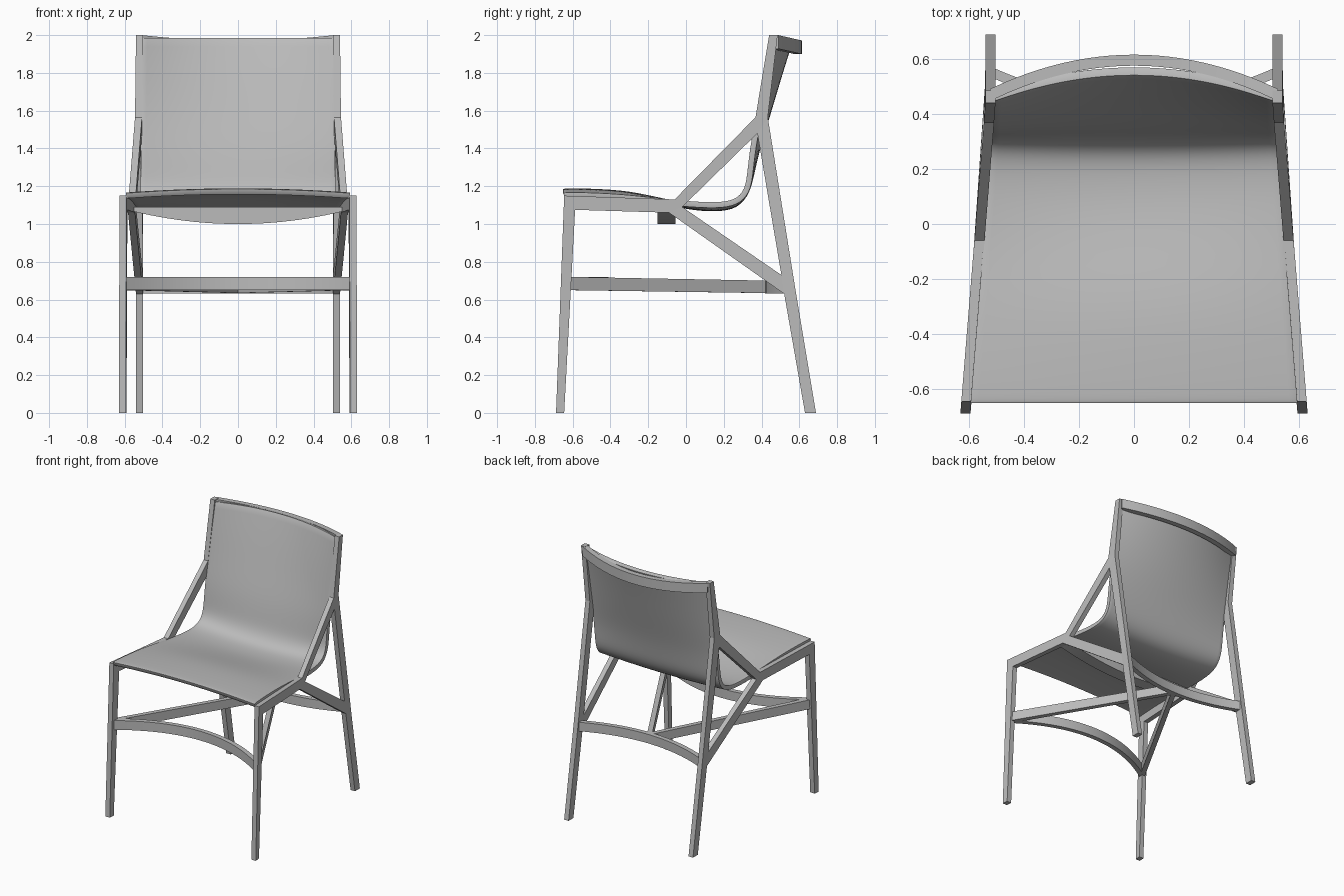
import bpy, bmesh, math
from mathutils import Vector

if "Cube" in bpy.data.objects:
    bpy.data.objects.remove(bpy.data.objects["Cube"])

grey = bpy.data.materials.new("warm grey")
grey.diffuse_color = (0.5, 0.5, 0.5, 1)
grey.use_nodes = True
grey.node_tree.nodes["Principled BSDF"].inputs["Base Color"].default_value = grey.diffuse_color


def finish(name, bm, angle=None):
    bmesh.ops.recalc_face_normals(bm, faces=bm.faces)
    me = bpy.data.meshes.new(name)
    bm.to_mesh(me)
    bm.free()
    me.materials.append(grey)
    ob = bpy.data.objects.new(name, me)
    bpy.context.collection.objects.link(ob)
    if angle:
        bpy.ops.object.select_all(action='DESELECT')
        ob.select_set(True)
        bpy.context.view_layer.objects.active = ob
        bpy.ops.object.shade_smooth_by_angle(angle=math.radians(angle))
    return ob


def outer_x(y):
    # the side frames draw together towards the back
    return max(0.54, 0.575 - 0.081 * y)


# side frames: legs, seat rail and braces as one flat outline in (y, z)
P = dict(a0=(-.688, 0), a1=(-.645, 0), a2=(-.587, 1.075), a3=(-.645, 1.15),
         j1=(-.09, 1.06), j2=(-.06, 1.13), j3=(-.02, 1.09),
         b1=(.378, 1.48), b2=(.368, 1.565), b3=(.433, 1.565),
         k1=(.505, .73), k2=(.52, .63), r1=(.567, .73), r2=(.583, .63),
         l0=(.63, 0), l1=(.688, 0), t0=(.44, 2), t1=(.485, 2))
FACES = ["a0 a1 a2 a3", "a3 a2 j1 j2", "j1 j3 j2", "j2 j3 b1 b2", "j1 k2 k1 j3",
         "b1 k1 r1 b3", "b2 b1 b3", "k1 k2 r2 r1", "k2 l0 l1 r2", "b2 b3 t1 t0"]
for side, label in ((1, "right"), (-1, "left")):
    bm = bmesh.new()
    v = {k: bm.verts.new((side * outer_x(y), y, z)) for k, (y, z) in P.items()}
    faces = [bm.faces.new([v[k] for k in f.split()]) for f in FACES]
    new = bmesh.ops.extrude_face_region(bm, geom=faces, use_keep_orig=True)["geom"]
    for e in new:
        if isinstance(e, bmesh.types.BMVert):
            e.co.x -= side * 0.037
    finish(label + "_side_frame", bm)


def beam(name, path, w):
    # upright rectangular bar swept along (x, y, z_low, z_high) points
    bm = bmesh.new()
    rings = []
    for i, (x, y, lo, hi) in enumerate(path):
        a, b = path[max(i - 1, 0)], path[min(i + 1, len(path) - 1)]
        t = Vector((b[0] - a[0], b[1] - a[1])).normalized()
        nx, ny = -t.y * w / 2, t.x * w / 2
        rings.append([bm.verts.new(c) for c in (
            (x - nx, y - ny, lo), (x + nx, y + ny, lo),
            (x + nx, y + ny, hi), (x - nx, y - ny, hi))])
    for r, s in zip(rings, rings[1:]):
        for k in range(4):
            bm.faces.new((r[k], r[(k + 1) % 4], s[(k + 1) % 4], s[k]))
    bm.faces.new(rings[0])
    bm.faces.new(rings[-1])
    return finish(name, bm, 30)


def arch(half, fn, n=24):
    # points across x, fn gets 1 at the centre and 0 at the ends
    us = [-1 + 2 * i / n for i in range(n + 1)]
    return [(u * half, *fn(1 - u * u)) for u in us]


def rail(b):
    y = 0.472 + 0.123 * b
    top = 2.0 - (y - 0.47) * 0.23
    return y, top - 0.072, top


beam("front_stretcher", arch(.6, lambda b: (-.628 + .2 * b, .65, .72)), .035)
beam("back_stretcher", arch(.515, lambda b: (.55 - .115 * b, .632, .70)), .035)
beam("seat_crossbar", arch(.56, lambda b: (-.103, 1.068 - .068 * b, 1.09)), .095)
beam("top_rail", arch(.515, rail), .04)
for side, label in ((1, "right"), (-1, "left")):
    beam(label + "_diagonal_stretcher",
         [(side * .6, -.625, .65, .72), (0, .435, .634, .70)], .035)

# seat and back shell: side profile, bowed across the width
PROFILE = [(-.65, 1.163), (-.64, 1.168), (-.5, 1.166), (-.3, 1.155), (-.1, 1.13),
           (.05, 1.118), (.16, 1.113), (.26, 1.125), (.312, 1.18), (.325, 1.27),
           (.338, 1.4), (.372, 1.58), (.41, 1.8), (.447, 1.985)]
COLS = 10
bm = bmesh.new()
rows = []
for i, (y, z) in enumerate(PROFILE):
    row = []
    for c in range(COLS + 1):
        u = -1 + 2 * c / COLS
        b = 1 - u * u
        dz = 0.022 if y < -.25 else -0.018 if -.05 < y < .27 else 0
        dy = max(0, z - 1.21) * 0.122
        half = outer_x(y) - 0.034
        row.append(bm.verts.new((u * half, y + dy * b, z + dz * b)))
    rows.append(row)
for r, s in zip(rows, rows[1:]):
    for k in range(COLS):
        bm.faces.new((r[k], r[k + 1], s[k + 1], s[k]))
shell = finish("seat_and_back_shell", bm)
up = sum(p.normal.z for p in shell.data.polygons) > 0
for p in shell.data.polygons:
    p.use_smooth = True
sub = shell.modifiers.new("smooth", 'SUBSURF')
sub.levels = sub.render_levels = 2
sub.boundary_smooth = 'PRESERVE_CORNERS'
sol = shell.modifiers.new("thickness", 'SOLIDIFY')
sol.thickness = 0.03
sol.offset = -1 if up else 1
bev = shell.modifiers.new("soft_edge", 'BEVEL')
bev.width = 0.008
bev.segments = 2
bev.limit_method = 'ANGLE'
bev.angle_limit = math.radians(50)
